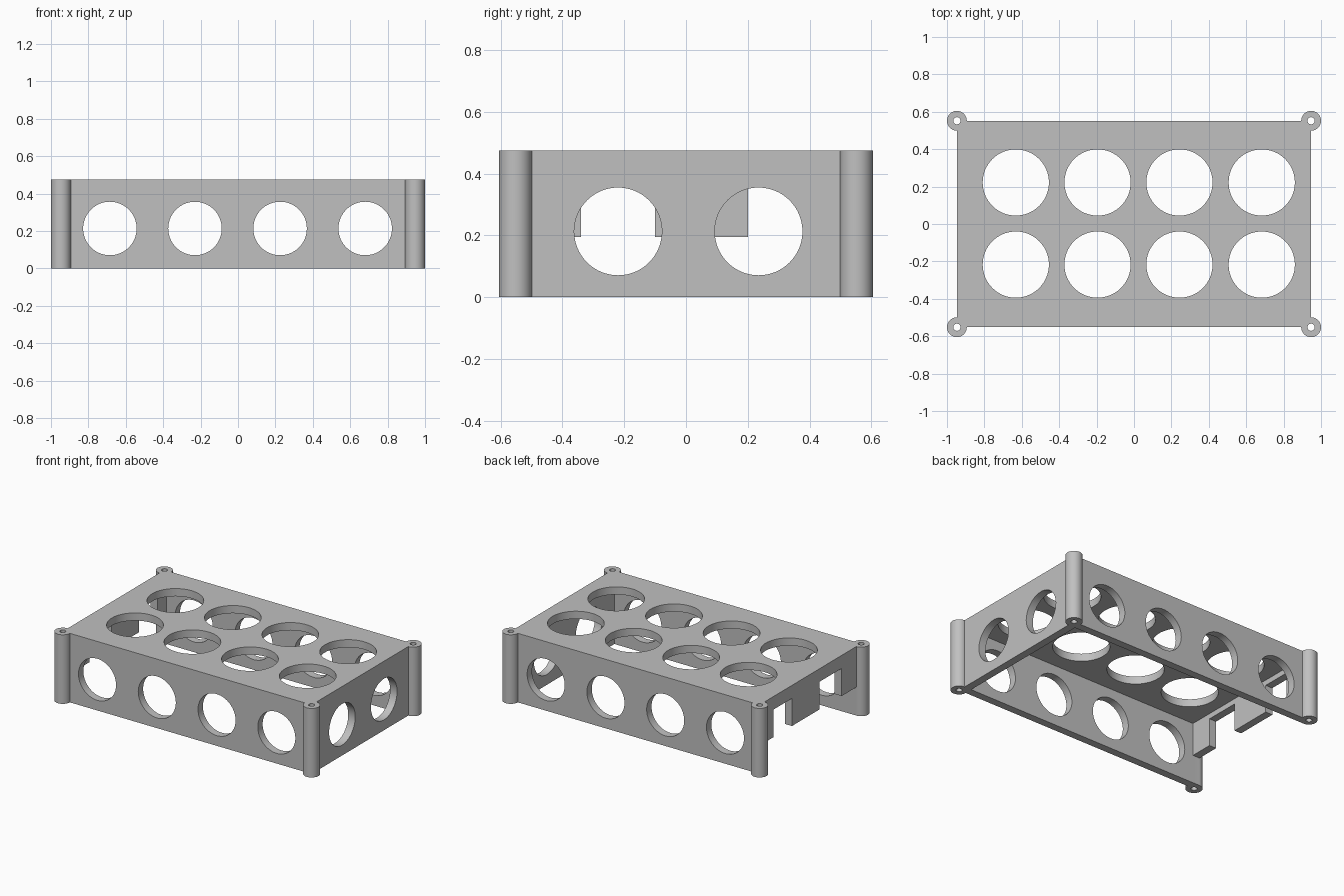
import bpy
from math import pi, radians

if "Cube" in bpy.data.objects:
    bpy.data.objects.remove(bpy.data.objects["Cube"])

HX, HY, H = 0.947, 0.552, 0.475   # half length, half width, height
T = 0.053                         # wall thickness and post radius

grey = bpy.data.materials.new("plain grey")
grey.use_nodes = True
colour = (0.53, 0.53, 0.53, 1)
grey.diffuse_color = colour
grey.node_tree.nodes["Principled BSDF"].inputs["Base Color"].default_value = colour


def box(name, lo, hi):
    centre = [(a + b) / 2 for a, b in zip(lo, hi)]
    bpy.ops.mesh.primitive_cube_add(size=1, location=centre)
    ob = bpy.context.object
    ob.name = name
    ob.scale = [b - a for a, b in zip(lo, hi)]
    bpy.ops.object.transform_apply(location=True, rotation=True, scale=True)
    return ob


def rod(name, centre, radius, depth, turn=(0, 0, 0)):
    bpy.ops.mesh.primitive_cylinder_add(
        vertices=64, radius=radius, depth=depth, location=centre, rotation=turn)
    ob = bpy.context.object
    ob.name = name
    bpy.ops.object.transform_apply(location=True, rotation=True, scale=True)
    return ob


def combine(target, tool, operation="DIFFERENCE"):
    mod = target.modifiers.new("join or cut", "BOOLEAN")
    mod.operation, mod.solver, mod.object = operation, "EXACT", tool
    bpy.context.view_layer.objects.active = target
    bpy.ops.object.modifier_apply(modifier=mod.name)
    bpy.data.objects.remove(tool)


# Open-bottomed shell
case = box("ventilated_case", (-HX, -HY, 0), (HX, HY, H))
combine(case, box("hollow", (T - HX, T - HY, -0.1), (HX - T, HY - T, H - T)))

# Left-over end: open below, with two notches between hanging tabs
combine(case, box("end_opening", (-HX - 0.1, T - HY, -0.1), (-HX + T + 0.02, HY - T, 0.195)))
for y0, y1 in ((-0.34, -0.10), (0.20, 0.40)):
    combine(case, box("end_notch", (-HX - 0.1, y0, 0.1), (-HX + T + 0.02, y1, 0.385)))

# Round vents through the roof, the long walls and the solid end
for x in (-0.632, -0.195, 0.243, 0.683):
    for y in (-0.217, 0.222):
        combine(case, rod("roof_vent", (x, y, H), 0.177, 0.3))
for x in (-0.685, -0.23, 0.225, 0.68):
    combine(case, rod("side_vent", (x, 0, 0.213), 0.143, 2, (pi / 2, 0, 0)))
for y in (-0.22, 0.235):
    combine(case, rod("end_vent", (HX, y, 0.213), 0.142, 0.4, (0, pi / 2, 0)))

# Bored corner posts
for sx in (-1, 1):
    for sy in (-1, 1):
        at = (sx * HX, sy * HY, H / 2)
        combine(case, rod("post", at, T, H), "UNION")
        combine(case, rod("post_bore", at, 0.019, 1))

case.data.materials.clear()
case.data.materials.append(grey)
for face in case.data.polygons:
    face.material_index = 0
bpy.ops.object.select_all(action="DESELECT")
case.select_set(True)
bpy.context.view_layer.objects.active = case
bpy.ops.object.shade_smooth_by_angle(angle=radians(30))
